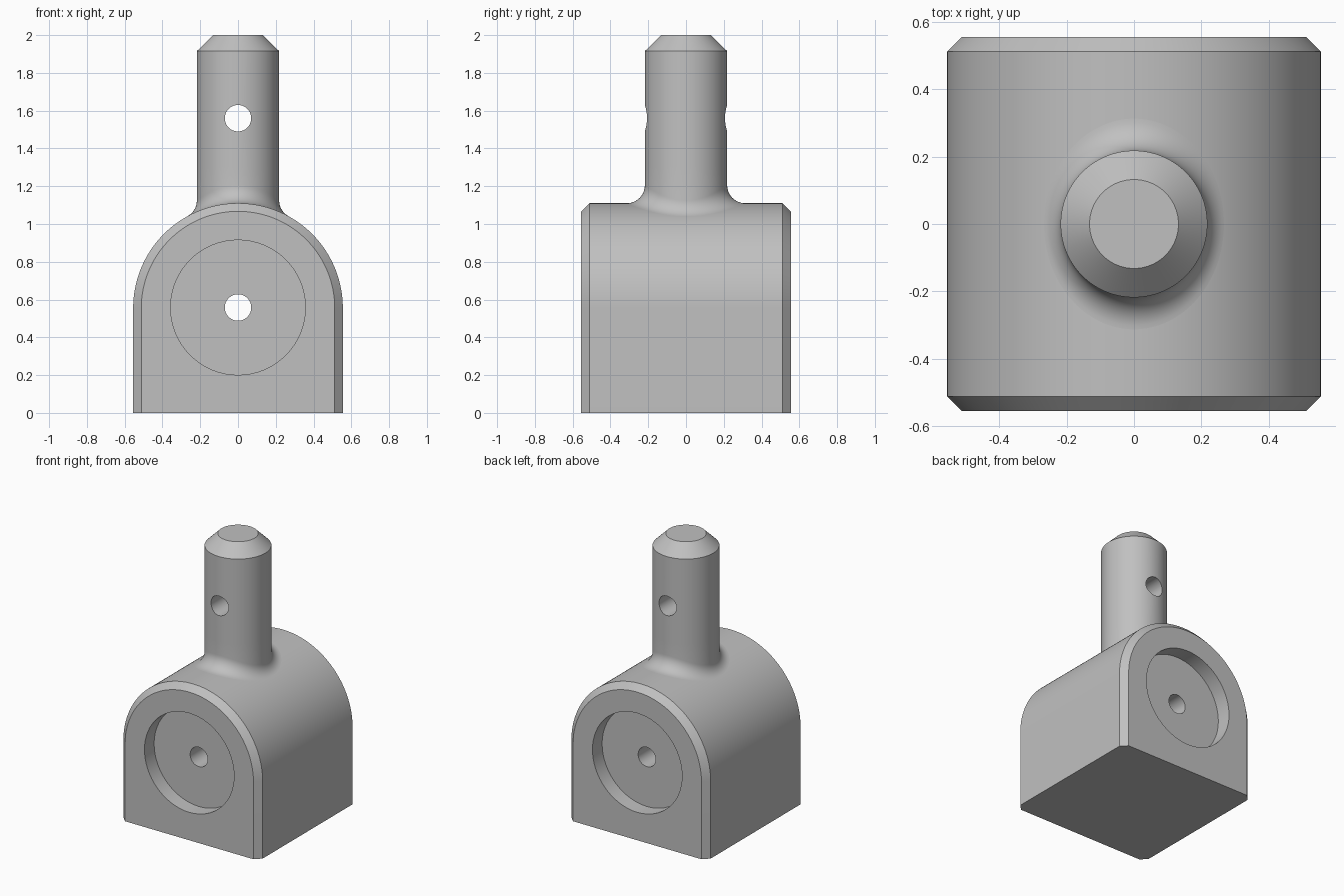
import bpy, bmesh, math
from mathutils import Vector, Matrix

cube = bpy.data.objects.get("Cube")
if cube:
    bpy.data.objects.remove(cube, do_unlink=True)

HALF = 0.555      # arch radius, half width and height of its axis
CHAMFER = 0.043
PIN = 0.218       # pin radius
FILLET = 0.095
HOLE = 0.07
SEGS = 128

grey = bpy.data.materials.new("plain grey")
grey.use_nodes = True
colour = (0.53, 0.53, 0.53, 1)
grey.diffuse_color = colour
grey.node_tree.nodes["Principled BSDF"].inputs["Base Color"].default_value = colour


def make_object(name, bm):
    bmesh.ops.recalc_face_normals(bm, faces=bm.faces)
    mesh = bpy.data.meshes.new(name)
    bm.to_mesh(mesh)
    bm.free()
    mesh.materials.append(grey)
    obj = bpy.data.objects.new(name, mesh)
    bpy.context.collection.objects.link(obj)
    return obj


def loft(name, rings):
    """Closed solid skinned over rings of equal point count."""
    bm = bmesh.new()
    loops = [[bm.verts.new(p) for p in ring] for ring in rings]
    for a, b in zip(loops, loops[1:]):
        for i in range(len(a)):
            j = (i + 1) % len(a)
            bm.faces.new((a[i], a[j], b[j], b[i]))
    bm.faces.new(loops[0])
    bm.faces.new(loops[-1])
    return make_object(name, bm)


def cut_bore(target, radius, y, z, depth):
    """Cut a round bore along y, centred at the given point."""
    bm = bmesh.new()
    place = Matrix.Translation((0, y, z)) @ Matrix.Rotation(math.pi / 2, 4, 'X')
    bmesh.ops.create_cone(bm, cap_ends=True, segments=64, radius1=radius,
                          radius2=radius, depth=depth, matrix=place)
    cutter = make_object("bore_cutter", bm)
    cutter.hide_render = True
    mod = target.modifiers.new("bore", 'BOOLEAN')
    mod.operation, mod.solver, mod.object = 'DIFFERENCE', 'EXACT', cutter
    bpy.context.view_layer.objects.active = target
    bpy.ops.object.modifier_apply(modifier=mod.name)
    bpy.data.objects.remove(cutter, do_unlink=True)


def smooth(obj):
    bpy.ops.object.select_all(action='DESELECT')
    obj.select_set(True)
    bpy.context.view_layer.objects.active = obj
    bpy.ops.object.shade_smooth_by_angle(angle=math.radians(30))


# Arched block with chamfered front and back rims
def arch(y, r):
    curve = [(r * math.cos(math.pi * i / SEGS), y, HALF + r * math.sin(math.pi * i / SEGS))
             for i in range(SEGS + 1)]
    return [(r, y, 0)] + curve + [(-r, y, 0)]


inner = HALF - CHAMFER
block = loft("arched_block", [arch(-HALF, inner), arch(-inner, HALF),
                              arch(inner, HALF), arch(HALF, inner)])

# Shallow recess on each end, and a hole right through
for side in (-1, 1):
    cut_bore(block, 0.357, side * HALF, HALF + 0.003, 0.22)
cut_bore(block, HOLE, 0, HALF + 0.003, 2)
smooth(block)


# Pin whose foot blends into the arch with a rolling-ball fillet
def circle(r, z):
    return [(r * math.cos(a), r * math.sin(a), z) for a in angles]


def fillet_point(a, t):
    reach = PIN + FILLET
    c = Vector((reach * math.cos(a), reach * math.sin(a), 0))
    c.z = HALF + math.sqrt((HALF + FILLET) ** 2 - c.x ** 2)
    to_arch = Vector((-c.x, 0, HALF - c.z)).normalized()
    to_pin = Vector((-math.cos(a), -math.sin(a), 0))
    return c + FILLET * to_arch.slerp(to_pin, t)


angles = [math.tau * i / SEGS for i in range(SEGS)]
STEPS = 12
foot = [[fillet_point(a, k / STEPS) for a in angles] for k in range(STEPS + 1)]
pin = loft("pin", [circle(PIN, 0.95)] + foot +
           [circle(PIN, 1.3), circle(PIN, 1.915), circle(0.132, 2)])
cut_bore(pin, HOLE, 0, 1.56, 1)
smooth(pin)
